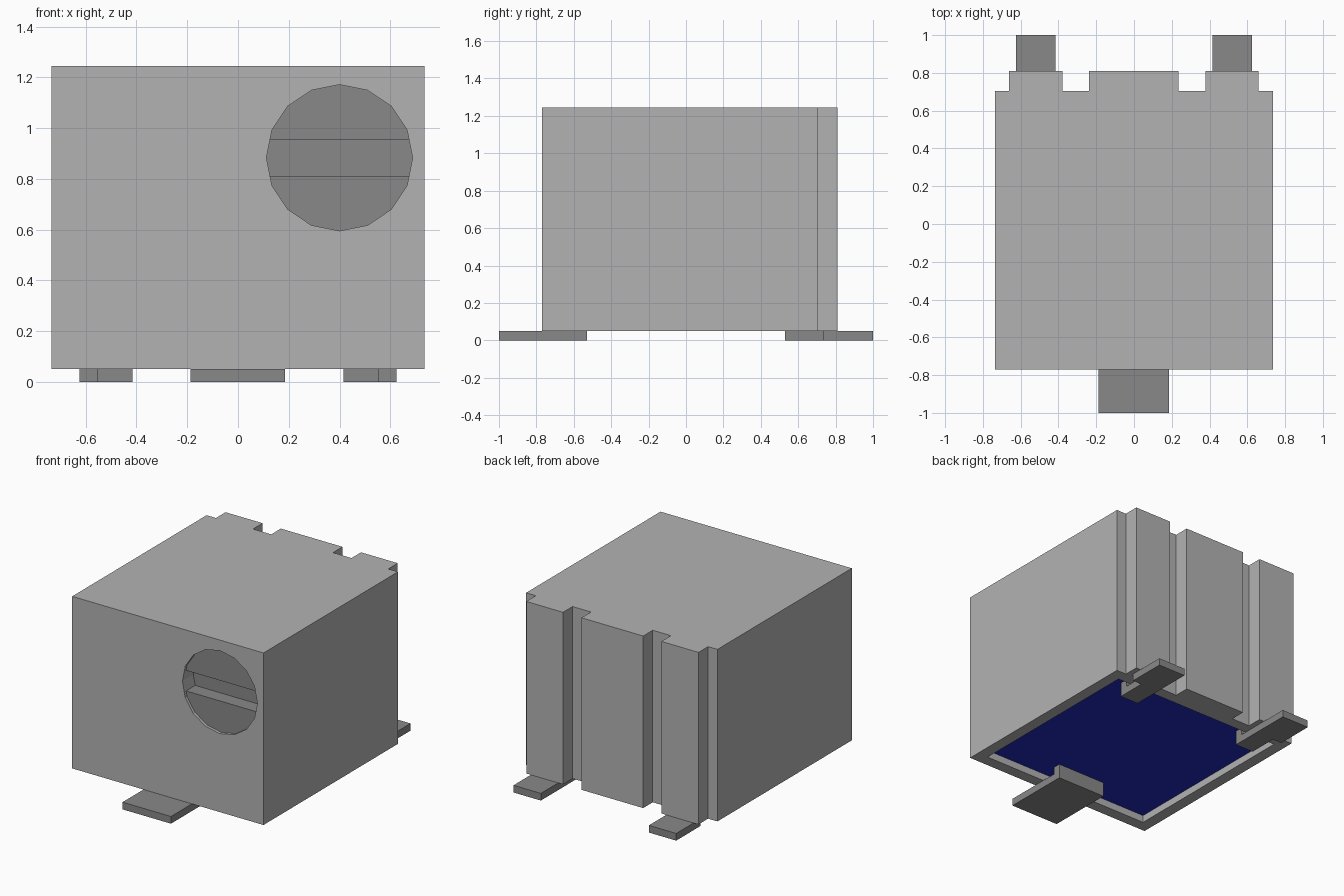
import bpy, bmesh, math
from mathutils import Matrix, Vector

cube = bpy.data.objects.get("Cube")
if cube:
    bpy.data.objects.remove(cube, do_unlink=True)


def material(name, rgb):
    m = bpy.data.materials.new(name)
    m.use_nodes = True
    m.diffuse_color = (*rgb, 1)
    m.node_tree.nodes["Principled BSDF"].inputs["Base Color"].default_value = (*rgb, 1)
    return m


case_grey = material("case grey", (0.45, 0.45, 0.45))
metal_grey = material("dark metal grey", (0.25, 0.25, 0.25))
seal_blue = material("seal blue", (0.015, 0.023, 0.50))


def finish(name, bm, *mats):
    bmesh.ops.recalc_face_normals(bm, faces=bm.faces)
    me = bpy.data.meshes.new(name)
    bm.to_mesh(me)
    bm.free()
    for m in mats:
        me.materials.append(m)
    ob = bpy.data.objects.new(name, me)
    bpy.context.collection.objects.link(ob)
    return ob


def prism(name, outline, z0, z1, *mats):
    """Extrude an xy outline from z0 to z1."""
    bm = bmesh.new()
    face = bm.faces.new([bm.verts.new((x, y, z0)) for x, y in outline])
    top = bmesh.ops.extrude_face_region(bm, geom=[face])["geom"]
    bmesh.ops.translate(bm, vec=Vector((0, 0, z1 - z0)),
                        verts=[g for g in top if isinstance(g, bmesh.types.BMVert)])
    return finish(name, bm, *mats)


def box(name, x0, x1, y0, y1, z0, z1, *mats):
    return prism(name, [(x0, y0), (x1, y0), (x1, y1), (x0, y1)], z0, z1, *mats)


def disc(name, y0, y1, *mats):
    """16-sided cylinder lying along y at the dial position."""
    bm = bmesh.new()
    bmesh.ops.create_cone(bm, cap_ends=True, segments=16, radius1=0.288, radius2=0.288,
                          depth=y1 - y0, matrix=Matrix.Translation((0.4, (y0 + y1) / 2, 0.883))
                          @ Matrix.Rotation(math.pi / 2, 4, 'X'))
    return finish(name, bm, *mats)


def cut(ob, cutter):
    mod = ob.modifiers.new("cut", 'BOOLEAN')
    mod.operation = 'DIFFERENCE'
    mod.solver = 'EXACT'
    mod.object = cutter
    bpy.context.view_layer.objects.active = ob
    bpy.ops.object.modifier_apply(modifier=mod.name)
    bpy.data.objects.remove(cutter, do_unlink=True)


# Case: block with three raised ribs down the back
BACK, RIB = 0.705, 0.81
outline = [(-0.735, -0.77), (0.735, -0.77), (0.735, BACK)]
for x1, x0 in ((0.66, 0.378), (0.236, -0.238), (-0.378, -0.663)):
    outline += [(x1, BACK), (x1, RIB), (x0, RIB), (x0, BACK)]
outline.append((-0.735, BACK))
case = prism("case", outline, 0.05, 1.245, case_grey, seal_blue)

# Shallow underside recess and round dial hole
cut(case, box("recess_cutter", -0.655, 0.655, -0.69, 0.625, -0.1, 0.1, case_grey))
cut(case, disc("hole_cutter", -0.9, -0.62, case_grey))

# Blue seal: the recess floor
for p in case.data.polygons:
    p.material_index = int(p.normal.z < -0.9 and abs(p.center.z - 0.1) < 0.01)

# Slotted dial, sunk slightly below the front face
dial = disc("dial", -0.75, -0.62, metal_grey)
cut(dial, box("slot_cutter", 0, 0.8, -0.9, -0.65, 0.811, 0.953, metal_grey))

# Front terminal: flat tab with a short leg up to the seal
box("front_terminal", -0.187, 0.185, -1, -0.53, 0, 0.05, metal_grey)
box("front_terminal_leg", -0.187, 0.185, -0.585, -0.53, 0.05, 0.1, metal_grey)

# Back terminals: stepped tabs, mirrored left and right
for side, s in (("left", 1), ("right", -1)):
    tab = [(0.415, 0.53), (0.555, 0.53), (0.555, 0.735),
           (0.625, 0.735), (0.625, 1), (0.415, 1)]
    prism("back_terminal_" + side, [(s * x, y) for x, y in tab], 0, 0.05, metal_grey)
    box("back_terminal_leg_" + side, s * 0.415, s * 0.555, 0.53, 0.585, 0.05, 0.1, metal_grey)
